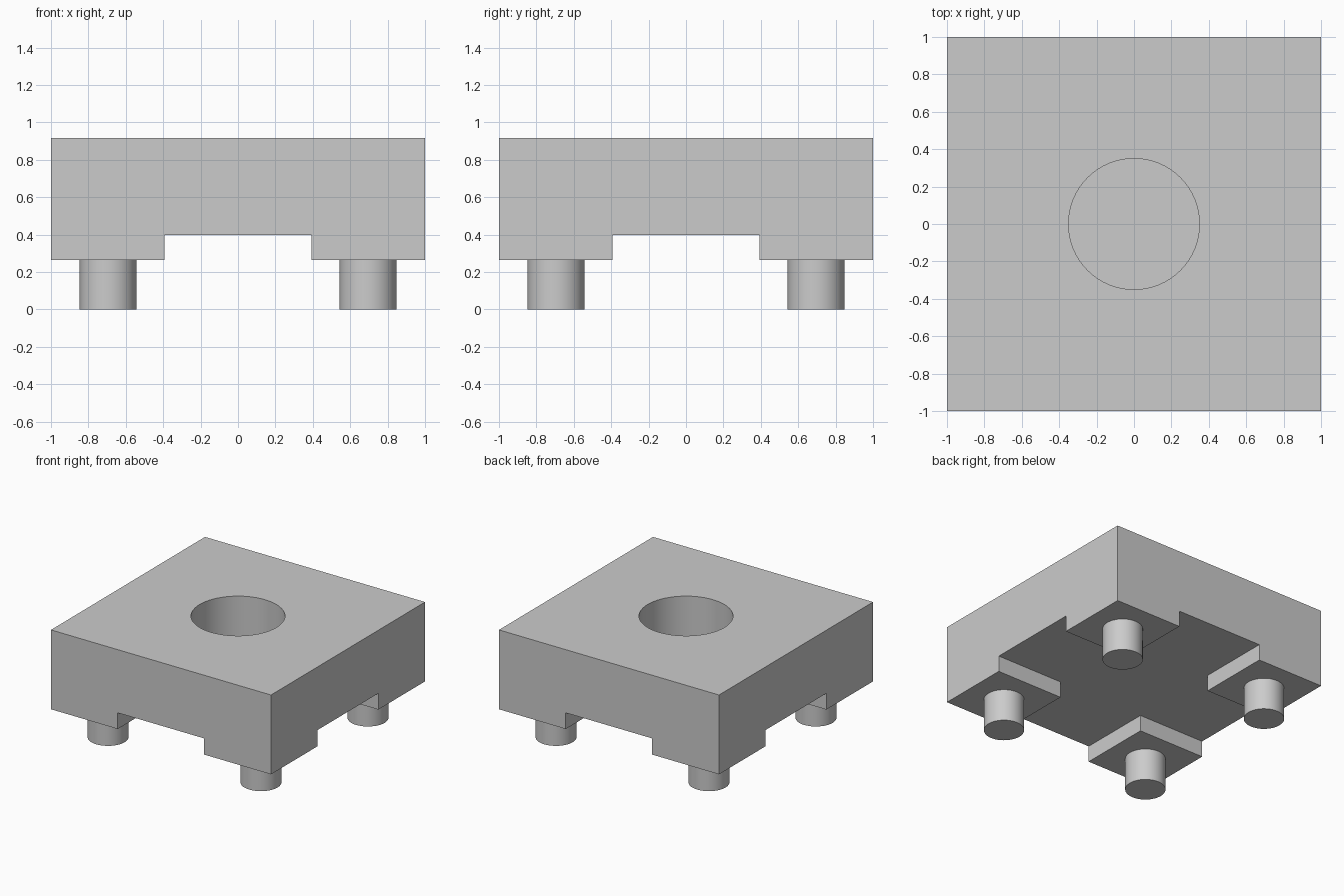
import bpy
import math

if "Cube" in bpy.data.objects:
    bpy.data.objects.remove(bpy.data.objects["Cube"])

TOP, CHANNEL, PAD = 0.917, 0.398, 0.265   # heights of the block's levels
GAP = 0.393                               # half width of the channels
PEG_POS, PEG_R = 0.695, 0.152
HOLE_R, HOLE_FLOOR = 0.35, 0.50

grey = bpy.data.materials.new("light grey")
grey.diffuse_color = (0.6, 0.6, 0.6, 1)
grey.use_nodes = True
grey.node_tree.nodes["Principled BSDF"].inputs["Base Color"].default_value = grey.diffuse_color


def box(name, hx, hy, z0, z1):
    bpy.ops.mesh.primitive_cube_add(size=1, location=(0, 0, (z0 + z1) / 2))
    ob = bpy.context.object
    ob.name = name
    ob.scale = (2 * hx, 2 * hy, z1 - z0)
    bpy.ops.object.transform_apply(location=True, rotation=False, scale=True)
    ob.data.materials.append(grey)
    return ob


def cylinder(name, x, y, r, z0, z1, sides):
    bpy.ops.mesh.primitive_cylinder_add(vertices=sides, radius=r, depth=z1 - z0,
                                        location=(x, y, (z0 + z1) / 2))
    ob = bpy.context.object
    ob.name = name
    ob.data.materials.append(grey)
    return ob


def smooth(ob):
    bpy.ops.object.select_all(action='DESELECT')
    ob.select_set(True)
    bpy.context.view_layer.objects.active = ob
    bpy.ops.object.shade_smooth_by_angle(angle=math.radians(30))


def cut(ob, cutter):
    bpy.context.view_layer.objects.active = ob
    mod = ob.modifiers.new("cut", 'BOOLEAN')
    mod.operation = 'DIFFERENCE'
    mod.solver = 'EXACT'
    mod.object = cutter
    bpy.ops.object.modifier_apply(modifier=mod.name)
    bpy.data.objects.remove(cutter, do_unlink=True)


# Block with crossing channels underneath, leaving four corner pads
block = box("block", 1, 1, PAD, TOP)
cut(block, box("channel_x", 1.2, GAP, 0, CHANNEL))
cut(block, box("channel_y", GAP, 1.2, 0, CHANNEL))
# Blind round socket in the top
cut(block, cylinder("socket_cutter", 0, 0, HOLE_R, HOLE_FLOOR, TOP + 0.2, 64))
smooth(block)

# Four round pegs under the pads
for sx, side in ((-1, "left"), (1, "right")):
    for sy, end in ((-1, "front"), (1, "back")):
        smooth(cylinder(f"peg_{end}_{side}", sx * PEG_POS, sy * PEG_POS,
                        PEG_R, 0, PAD, 48))
